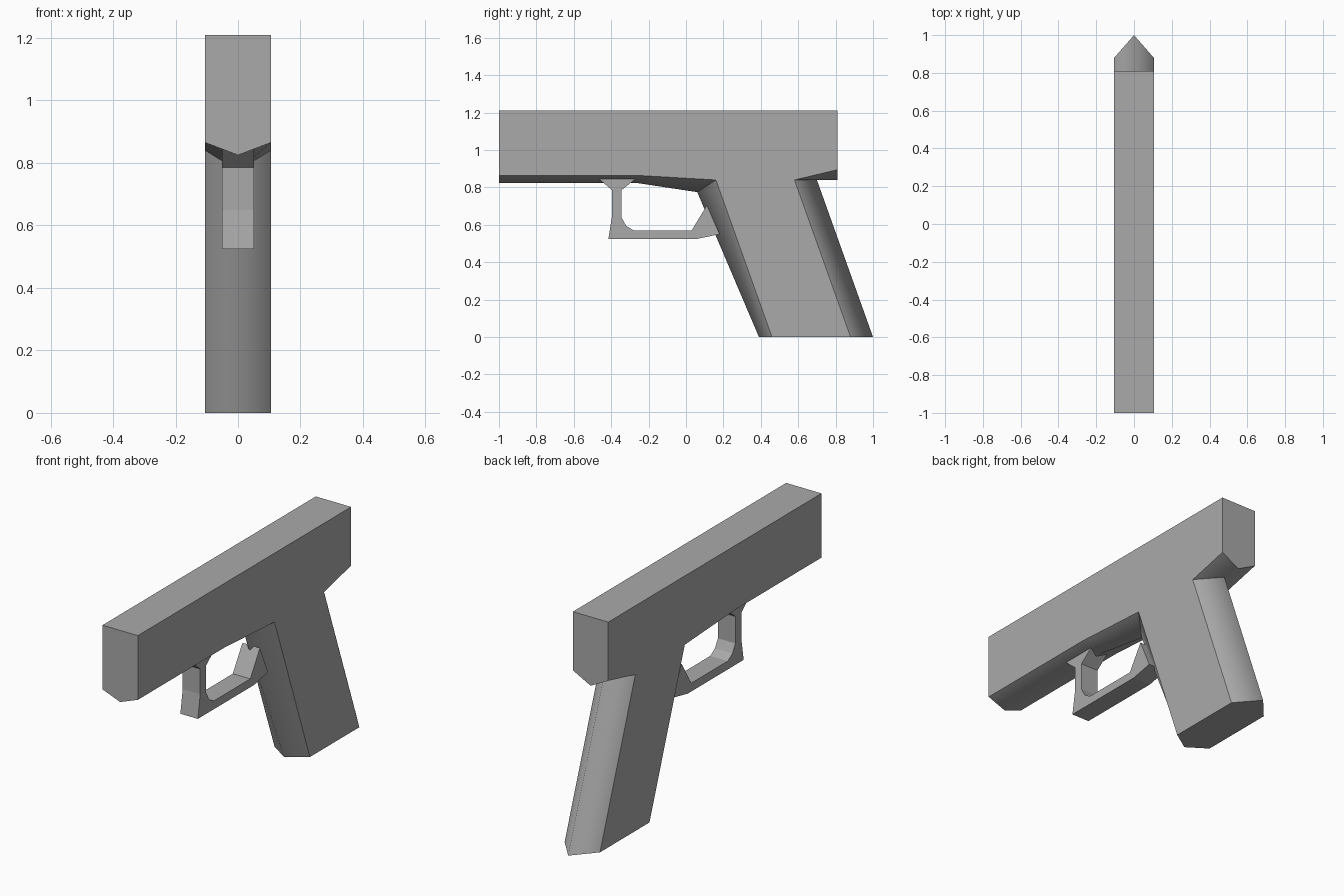
import bpy
import bmesh

cube = bpy.data.objects.get("Cube")
if cube:
    bpy.data.objects.remove(cube, do_unlink=True)

grey = bpy.data.materials.new("grey")
grey.use_nodes = True
grey.diffuse_color = (0.4, 0.4, 0.4, 1)
grey.node_tree.nodes["Principled BSDF"].inputs["Base Color"].default_value = (0.4, 0.4, 0.4, 1)


def build(name, half_width, side, middle):
    """Loft a (y, z) outline from one side through the middle to the other."""
    bm = bmesh.new()
    rings = [[bm.verts.new((x, y, z)) for y, z in outline]
             for x, outline in ((-half_width, side), (0, middle), (half_width, side))]
    bm.faces.new(rings[0])
    bm.faces.new(rings[2])
    count = len(side)
    for a, b in zip(rings, rings[1:]):
        for i in range(count):
            j = (i + 1) % count
            bm.faces.new((a[i], a[j], b[j], b[i]))
    bmesh.ops.recalc_face_normals(bm, faces=bm.faces)
    # Only the central ridge is shaded softly
    for face in bm.faces:
        face.smooth = True
    for edge in bm.edges:
        edge.smooth = all(abs(v.co.x) < 0.001 for v in edge.verts)
    mesh = bpy.data.meshes.new(name)
    bm.to_mesh(mesh)
    bm.free()
    mesh.materials.append(grey)
    obj = bpy.data.objects.new(name, mesh)
    bpy.context.collection.objects.link(obj)
    return obj


# Slide and raked grip, with a ridge along the underside and grip edges
body_side = [(-1, 1.21), (0.81, 1.21), (0.81, 0.895), (0.58, 0.84), (0.88, 0),
             (0.46, 0), (0.16, 0.84), (-0.27, 0.865), (-1, 0.865)]
body_ridge = [(-1, 1.21), (0.81, 1.21), (0.81, 0.84), (0.70, 0.84), (1, 0),
              (0.39, 0), (0.06, 0.775), (-0.27, 0.825), (-1, 0.825)]
build("slide_and_grip", 0.105, body_side, body_ridge)

# Trigger guard: flared front post, flat bar, and wedge against the grip
guard = [(-0.465, 0.845), (-0.395, 0.785), (-0.395, 0.65), (-0.415, 0.525),
         (0.06, 0.525), (0.18, 0.55), (0.112, 0.705), (0.03, 0.57),
         (-0.28, 0.57), (-0.32, 0.595), (-0.345, 0.64), (-0.345, 0.785), (-0.27, 0.845)]
build("trigger_guard", 0.052, guard, guard)
